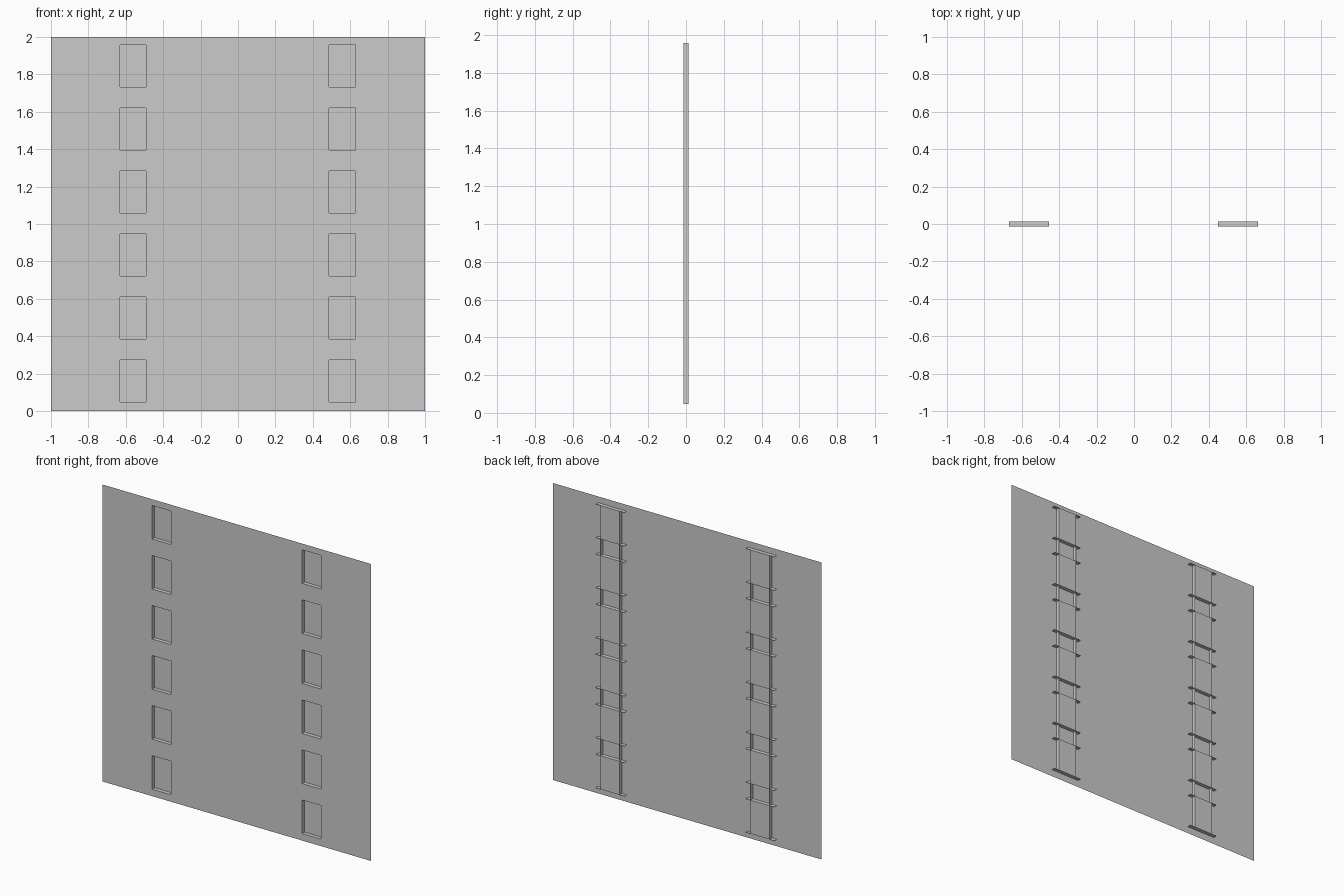
import bpy
import bmesh

# Remove the default cube
cube = bpy.data.objects.get("Cube")
if cube:
    bpy.data.objects.remove(cube, do_unlink=True)

FRONT, BACK = -0.013, 0.013          # wall plane and window pane plane
CENTRES = (-0.561, 0.557)            # the two window columns
HALF_WINDOW, HALF_LEDGE = 0.07, 0.107
ROWS, FIRST, HEIGHT, PITCH = 6, 0.047, 0.226, 0.337
sills = [FIRST + i * PITCH for i in range(ROWS)]
top = sills[-1] + HEIGHT

grey = bpy.data.materials.new("plain_grey")
grey.use_nodes = True
grey.diffuse_color = (0.6, 0.6, 0.6, 1)
grey.node_tree.nodes["Principled BSDF"].inputs["Base Color"].default_value = (0.6, 0.6, 0.6, 1)


def quad(bm, corners):
    bm.faces.new([bm.verts.new(c) for c in corners])


def upright(bm, x0, x1, z0, z1, y):
    """Sheet facing the front."""
    quad(bm, [(x0, y, z0), (x1, y, z0), (x1, y, z1), (x0, y, z1)])


def finish(name, bm):
    bmesh.ops.remove_doubles(bm, verts=bm.verts, dist=0.0001)
    mesh = bpy.data.meshes.new(name)
    bm.to_mesh(mesh)
    bm.free()
    mesh.materials.append(grey)
    obj = bpy.data.objects.new(name, mesh)
    bpy.context.collection.objects.link(obj)


# Wall sheet with window openings left out of its grid
xs = [-1] + [c + s * HALF_WINDOW for c in CENTRES for s in (-1, 1)] + [1]
zs = [0] + [z + h for z in sills for h in (0, HEIGHT)] + [2]
bm = bmesh.new()
for i in range(len(xs) - 1):
    for j in range(len(zs) - 1):
        if not (i % 2 and j % 2):
            upright(bm, xs[i], xs[i + 1], zs[j], zs[j + 1], FRONT)
finish("wall", bm)

# Recessed window panes, the long side jambs and the overhanging ledges
for side, c in zip(("right", "left"), CENTRES):
    panes, jambs, ledges = bmesh.new(), bmesh.new(), bmesh.new()
    for z in sills:
        upright(panes, c - HALF_WINDOW, c + HALF_WINDOW, z, z + HEIGHT, BACK)
        for level in (z, z + HEIGHT):
            x0, x1 = c - HALF_LEDGE, c + HALF_LEDGE
            quad(ledges, [(x0, FRONT, level), (x1, FRONT, level),
                          (x1, BACK, level), (x0, BACK, level)])
    for x in (c - HALF_WINDOW, c + HALF_WINDOW):
        quad(jambs, [(x, FRONT, FIRST), (x, BACK, FIRST),
                     (x, BACK, top), (x, FRONT, top)])
    finish(side + "_window_panes", panes)
    finish(side + "_window_jambs", jambs)
    finish(side + "_window_ledges", ledges)
